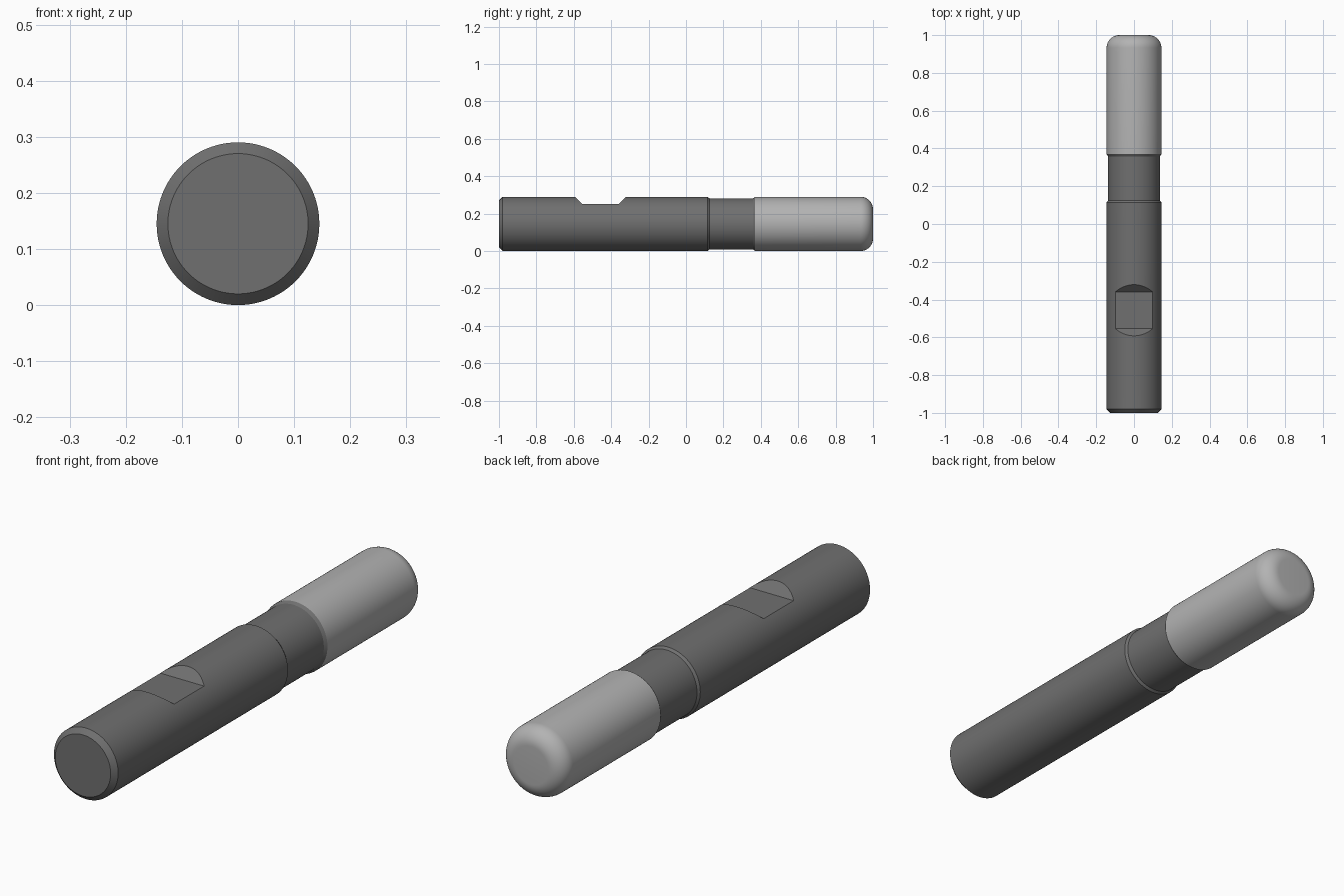
import bpy, bmesh, math
from mathutils import Matrix, Vector

if "Cube" in bpy.data.objects:
    bpy.data.objects.remove(bpy.data.objects["Cube"])

R = 0.145      # main radius, also the axis height
SEGS = 96


def grey(name, v):
    m = bpy.data.materials.new(name)
    m.diffuse_color = (v, v, v, 1)
    m.use_nodes = True
    m.node_tree.nodes["Principled BSDF"].inputs["Base Color"].default_value = m.diffuse_color
    return m


def link_mesh(name, bm):
    bmesh.ops.recalc_face_normals(bm, faces=bm.faces)
    me = bpy.data.meshes.new(name)
    bm.to_mesh(me)
    bm.free()
    ob = bpy.data.objects.new(name, me)
    bpy.context.collection.objects.link(ob)
    return ob


def lathe(name, profile, mat):
    """Closed solid turned about the lengthwise axis from (y, radius) pairs."""
    bm = bmesh.new()
    rings = []
    for y, r in profile:
        rings.append([bm.verts.new((r * math.sin(a), y, R + r * math.cos(a)))
                      for a in (2 * math.pi * i / SEGS for i in range(SEGS))])
    for a, b in zip(rings, rings[1:]):
        for i in range(SEGS):
            j = (i + 1) % SEGS
            bm.faces.new((a[i], a[j], b[j], b[i]))
    bm.faces.new(rings[0])
    bm.faces.new(rings[-1])
    ob = link_mesh(name, bm)
    ob.data.materials.append(mat)
    return ob


def smooth(ob):
    bpy.ops.object.select_all(action='DESELECT')
    ob.select_set(True)
    bpy.context.view_layer.objects.active = ob
    bpy.ops.object.shade_smooth_by_angle(angle=math.radians(25))


dark, light = grey("dark_grey", 0.16), grey("light_grey", 0.45)

# Shank with chamfered end, and reduced neck between two small shoulders
shank = lathe("shank", [(-1, 0.125), (-0.98, R), (0.115, R), (0.125, 0.137),
                        (0.358, 0.137), (0.37, R)], dark)

# Cutting head with rounded corner
f = 0.067
head = lathe("cutting_head", [(0.37, R)] + [
    (1 - f + f * math.sin(t), R - f + f * math.cos(t))
    for t in (math.pi / 2 * i / 12 for i in range(13))], light)

# Clamping flat: 45 degree trapezoid cut into the top of the shank
bm = bmesh.new()
section = [(-0.553, 0.251), (-0.36, 0.251), (-0.261, 0.35), (-0.652, 0.35)]
face = bm.faces.new([bm.verts.new((-0.2, y, z)) for y, z in section])
ext = bmesh.ops.extrude_face_region(bm, geom=[face])
bmesh.ops.translate(bm, vec=(0.4, 0, 0),
                    verts=[v for v in ext["geom"] if isinstance(v, bmesh.types.BMVert)])
cutter = link_mesh("flat_cutter", bm)
cutter.data.materials.append(dark)
cutter.hide_render = True

mod = shank.modifiers.new("clamping_flat", 'BOOLEAN')
mod.operation, mod.solver, mod.object = 'DIFFERENCE', 'EXACT', cutter
bpy.context.view_layer.objects.active = shank
bpy.ops.object.modifier_apply(modifier=mod.name)
bpy.data.objects.remove(cutter)

for part in (shank, head):
    smooth(part)
